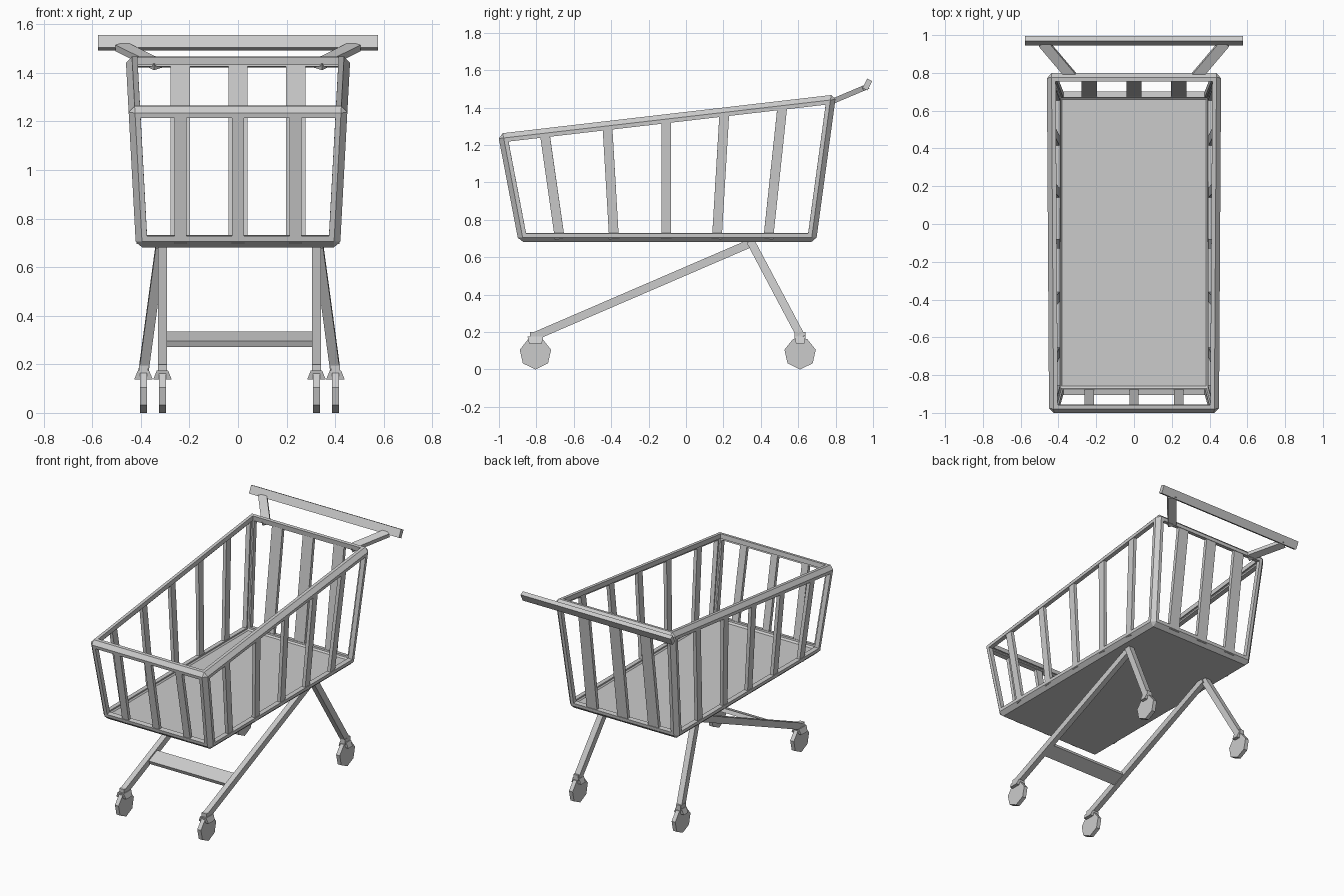
import bpy, bmesh, math
from mathutils import Vector as V

if "Cube" in bpy.data.objects:
    bpy.data.objects.remove(bpy.data.objects["Cube"])

X, Y = V((1, 0, 0)), V((0, 1, 0))


def make(name, bm):
    bmesh.ops.recalc_face_normals(bm, faces=bm.faces[:])
    me = bpy.data.meshes.new(name)
    bm.to_mesh(me)
    bm.free()
    ob = bpy.data.objects.new(name, me)
    bpy.context.collection.objects.link(ob)
    return ob


def hexa(bm, pts):
    # first four points one end, last four the other
    v = [bm.verts.new(p) for p in pts]
    for f in ((0, 1, 2, 3), (4, 5, 6, 7), (0, 1, 5, 4),
              (1, 2, 6, 5), (2, 3, 7, 6), (3, 0, 4, 7)):
        bm.faces.new([v[i] for i in f])


def beam(name, p, q, ref, w, h):
    # box bar from p to q, w wide along ref, h thick
    p, q = V(p), V(q)
    d = (q - p).normalized()
    s = (ref - d * ref.dot(d)).normalized()
    t = d.cross(s)
    bm = bmesh.new()
    hexa(bm, [c + s * a * w / 2 + t * b * h / 2 for c in (p, q)
              for a, b in ((-1, -1), (1, -1), (1, 1), (-1, 1))])
    return make(name, bm)


# basket shell: tapered box, chamfered, with windows cut in the sides and top
ZB = 0.68


def side_x(z): return 0.42 + (z - ZB) * 0.054
def front_y(z): return -0.895 - (z - ZB) * 0.191
def back_y(z): return 0.695 + (z - ZB) * 0.136
def rim_z(y): return 1.26 + (y + 1.005) * 0.116


bm = bmesh.new()
ring = []
for zf, zb in ((ZB, ZB), (1.26, 1.47)):
    for s, z, fy in ((-1, zf, front_y), (1, zf, front_y), (1, zb, back_y), (-1, zb, back_y)):
        ring.append((s * side_x(z), fy(z), z))
hexa(bm, ring)
bmesh.ops.recalc_face_normals(bm, faces=bm.faces[:])
bmesh.ops.bevel(bm, geom=bm.edges[:], offset=0.026, segments=1, affect='EDGES')
bm.normal_update()
big = sorted(bm.faces, key=lambda f: -f.calc_area())[:6]
windows = [f for f in big if f.normal.z > -0.9]
bmesh.ops.inset_individual(bm, faces=windows, thickness=0.022, use_even_offset=True)
bmesh.ops.delete(bm, geom=windows, context='FACES')
basket = make("basket_frame", bm)
m = basket.modifiers.new("thickness", 'SOLIDIFY')
m.thickness = 0.032
m.offset = -1
m.use_even_offset = True

# side slats
for yt, yb in ((-0.755, -0.675), (-0.42, -0.385), (-0.105, -0.105), (0.205, 0.165), (0.515, 0.44)):
    for s in (-1, 1):
        zt = rim_z(yt) - 0.03
        beam("side_slat", (s * (side_x(0.7) - 0.016), yb, 0.7),
             (s * (side_x(zt) - 0.016), yt, zt), Y, 0.052, 0.024)

# front and back slats
for x in (-0.237, 0, 0.237):
    beam("front_slat", (x, front_y(0.7) + 0.016, 0.7), (x, front_y(1.23) + 0.016, 1.23), X, 0.05, 0.024)
    beam("back_slat", (x, back_y(0.7) - 0.016, 0.7), (x, back_y(1.43) - 0.016, 1.43), X, 0.08, 0.024)

# push handle and its arms
h = V((0, 0.025, 0.05)).normalized()
beam("handle_bar", (-0.577, 0.97, 1.523), (0.577, 0.97, 1.523), h, 0.056, 0.03)
for s in (-1, 1):
    beam("handle_arm", (s * 0.325, 0.775, 1.43), (s * 0.482, 0.96, 1.508), X, 0.055, 0.028)


# caster: seven-sided wheel and tapered fork block
def caster(name, x, y, top):
    bm = bmesh.new()
    r, zc = 0.086, 0.086
    loops = []
    for dx in (-0.014, 0.014):
        loops.append([bm.verts.new((x + dx, y + r * math.sin(a), zc - r * math.cos(a)))
                      for a in (i * math.tau / 7 for i in range(7))])
    for lp in loops:
        bm.faces.new(lp)
    for i in range(7):
        j = (i + 1) % 7
        bm.faces.new((loops[0][i], loops[0][j], loops[1][j], loops[1][i]))
    make(name + "_wheel", bm)
    bm = bmesh.new()
    pts = []
    for z, wx, wy in ((0.138, 0.038, top * 0.8), (0.175, 0.023, top)):
        pts += [(x + a * wx, y + b * wy, z) for a, b in ((-1, -1), (1, -1), (1, 1), (-1, 1))]
    hexa(bm, pts)
    make(name + "_fork", bm)
    beam(name + "_stem", (x, y, 0.16), (x, y, 0.2), X, 0.036, 0.06)


# legs
c = 0.006
for s in (-1, 1):
    xf, xr = s * 0.317 + c, s * 0.395 + c
    beam("front_leg", (xf, -0.815, 0.175), (xf, 0.345, 0.675), X, 0.037, 0.044)
    beam("rear_leg", (xf + s * 0.008, 0.345, 0.685), (xr, 0.618, 0.17), X, 0.04, 0.044)
    caster("front_caster", xf, -0.805, 0.042)
    caster("rear_caster", xr, 0.61, 0.028)

# cross brace between the front legs
k = V((0, 1.16, 0.5)).normalized()
beam("cross_brace", (-0.312, -0.512, 0.303), (0.322, -0.512, 0.303), k, 0.1, 0.027)
